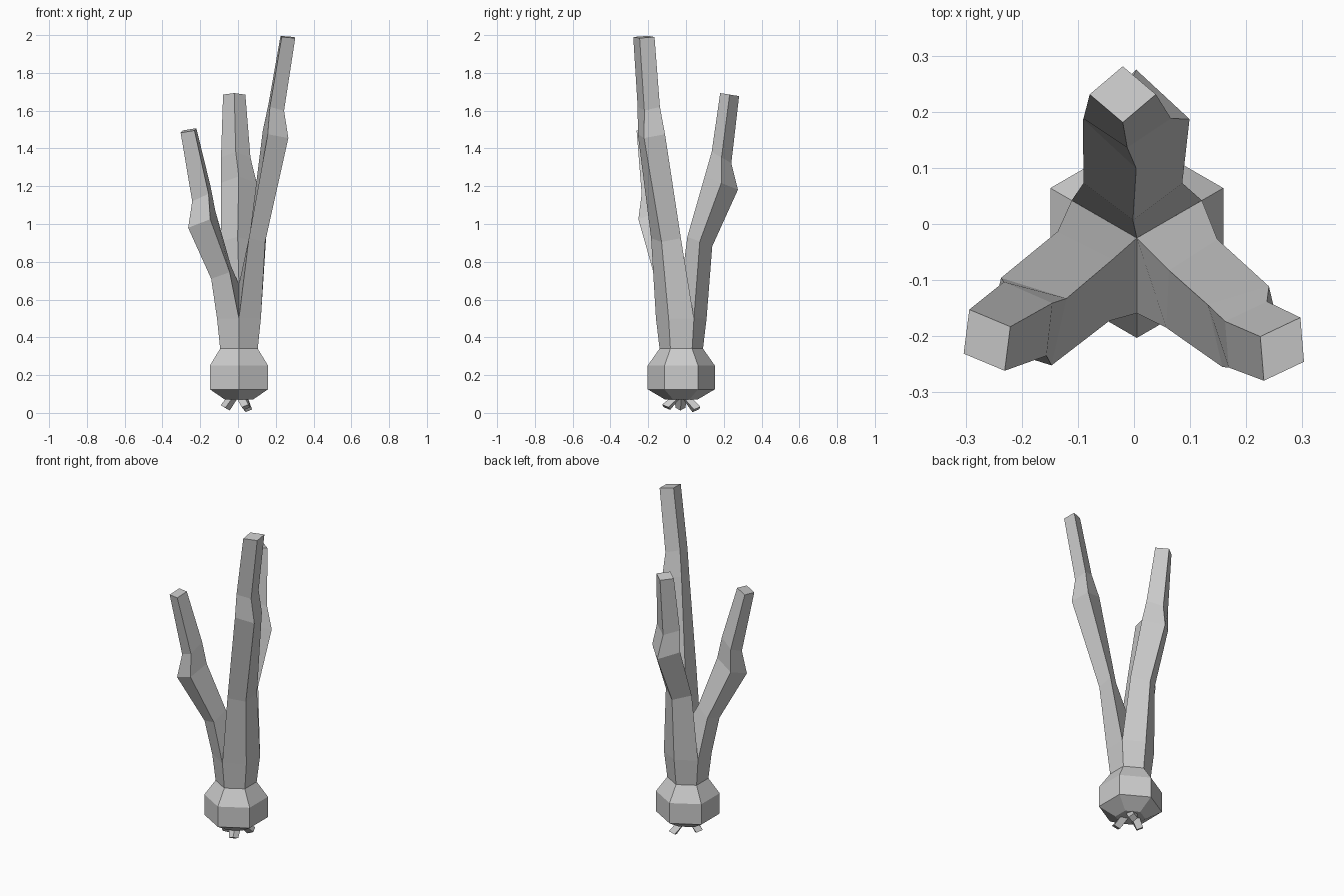
import bpy
from math import cos, sin, radians

if "Cube" in bpy.data.objects:
    bpy.data.objects.remove(bpy.data.objects["Cube"])

CX, CY = 0.005, -0.025  # axis of the bulb


def loft(name, rings):
    """Skin a list of equal-length rings and cap both ends."""
    n = len(rings[0])
    verts = [p for r in rings for p in r]
    faces = [tuple(reversed(range(n))),
             tuple(range(len(verts) - n, len(verts)))]
    for k in range(len(rings) - 1):
        for i in range(n):
            j = (i + 1) % n
            faces.append((k * n + i, k * n + j, (k + 1) * n + j, (k + 1) * n + i))
    mesh = bpy.data.meshes.new(name)
    mesh.from_pydata(verts, [], faces)
    obj = bpy.data.objects.new(name, mesh)
    bpy.context.collection.objects.link(obj)
    return obj


def hexagon(r, z):
    return [(CX + r * cos(radians(30 + 60 * i)),
             CY + r * sin(radians(30 + 60 * i)), z) for i in range(6)]


def diamond(angle, x, y, z, depth, width, tilt=0.0):
    """Four corners: inner, clockwise side, outer, other side."""
    u = (cos(radians(angle)), sin(radians(angle)))
    t = (-u[1], u[0])
    return [(x + a * depth * u[0] + b * width * t[0],
             y + a * depth * u[1] + b * width * t[1], z - a * tilt)
            for a, b in ((-1, 0), (0, -1), (1, 0), (0, 1))]


# Six-sided bulb
loft("bulb", [hexagon(r, z) for r, z in
              ((0.085, 0.07), (0.178, 0.125), (0.178, 0.25), (0.115, 0.34))])


# Three stalks that share the top of the bulb and then spread apart
def stalk(name, angle, sections):
    c, s = cos(radians(angle)), sin(radians(angle))
    base = diamond(angle, CX + 0.0575 * c, CY + 0.0575 * s, 0.34, 0.0575, 0.0996)
    fork = diamond(angle, CX + 0.067 * c, CY + 0.067 * s, 0.5, 0.067, 0.116)
    fork[0] = (CX, CY, 0.68)
    loft(name, [base, fork] + [diamond(angle, *sec) for sec in sections])


stalk("right_stalk", -30, [
    (0.103, -0.106, 0.925, 0.047, 0.091, 0.02),
    (0.199, -0.183, 1.475, 0.078, 0.083, 0.02),
    (0.203, -0.197, 1.62, 0.047, 0.068, 0.02),
    (0.264, -0.223, 1.99, 0.045, 0.065, 0.006)])
stalk("left_stalk", 210, [
    (-0.09, -0.093, 0.745, 0.06, 0.092, 0.035),
    (-0.192, -0.174, 1.025, 0.083, 0.09, 0.045),
    (-0.194, -0.169, 1.16, 0.056, 0.076, 0.04),
    (-0.262, -0.207, 1.495, 0.048, 0.063, 0.012)])
stalk("back_stalk", 90, [
    (-0.002, 0.073, 0.907, 0.066, 0.088, 0.025),
    (0.004, 0.187, 1.217, 0.088, 0.095, 0.035),
    (-0.012, 0.188, 1.352, 0.052, 0.078, 0.03),
    (-0.02, 0.231, 1.685, 0.05, 0.059, 0.008)])

# Three stubby roots under the bulb
for i, (angle, x, y, z) in enumerate(((-62, 0.043, -0.105, 0.03),
                                      (60, 0.052, 0.055, 0.018),
                                      (182, -0.068, -0.03, 0.027))):
    c, s = cos(radians(angle)), sin(radians(angle))
    tip = diamond(angle, x, y, z, 0.024, 0.026, -0.014)
    top = diamond(angle, CX + 0.035 * c, CY + 0.035 * s, 0.08, 0.03, 0.034)
    loft(f"root_{i + 1}", [tip, top])
